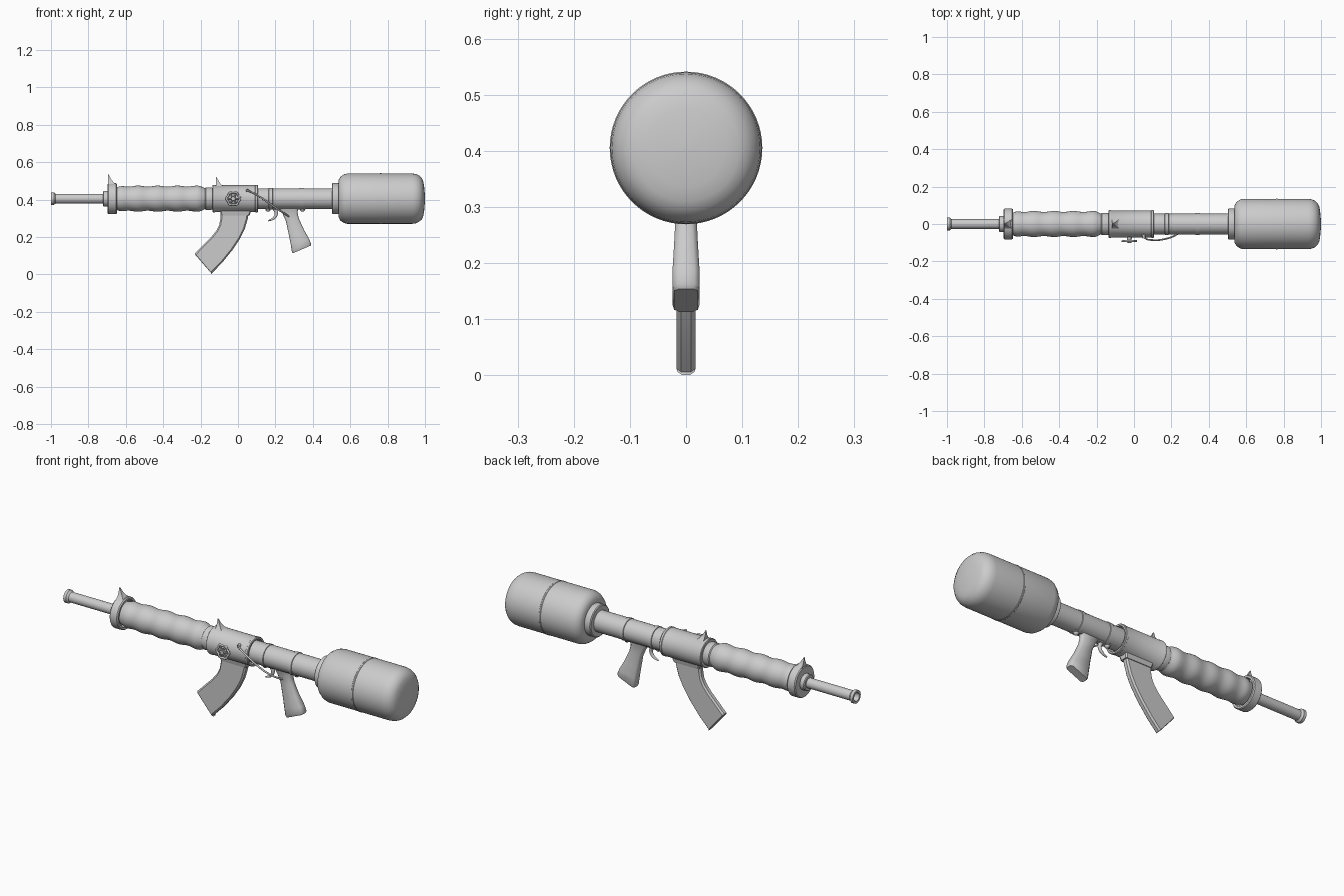
import bpy, bmesh, math
from mathutils import Vector

AX = 0.405  # height of the bore axis


def finish(name, bm, angle=35):
    bmesh.ops.recalc_face_normals(bm, faces=bm.faces)
    me = bpy.data.meshes.new(name)
    bm.to_mesh(me)
    bm.free()
    ob = bpy.data.objects.new(name, me)
    bpy.context.collection.objects.link(ob)
    bpy.ops.object.select_all(action='DESELECT')
    ob.select_set(True)
    bpy.context.view_layer.objects.active = ob
    bpy.ops.object.shade_smooth_by_angle(angle=math.radians(angle))
    return ob


def skin(bm, rings, caps=True):
    """Bridge closed rings of points, optionally capping both ends."""
    vs = [[bm.verts.new(p) for p in r] for r in rings]
    n = len(vs[0])
    for a, b in zip(vs, vs[1:]):
        for i in range(n):
            bm.faces.new((a[i], a[(i + 1) % n], b[(i + 1) % n], b[i]))
    if caps:
        bm.faces.new(vs[0])
        bm.faces.new(vs[-1])


def lathe(name, prof, n=48, angle=35):
    """Revolve (x, radius) points about the bore axis."""
    bm = bmesh.new()
    skin(bm, [[(x, r * math.cos(t), AX + r * math.sin(t))
               for t in (math.tau * i / n for i in range(n))] for x, r in prof])
    return finish(name, bm, angle)


def loft(name, sections, chamfer, angle=35):
    """Chamfered-rectangle sections: (left xz, right xz, half width)."""
    bm = bmesh.new()
    rings = []
    for (x0, z0), (x1, z1), w in sections:
        a, b = Vector((x0, 0, z0)), Vector((x1, 0, z1))
        d = (b - a).normalized() * chamfer
        y, yi = Vector((0, w, 0)), Vector((0, w - chamfer, 0))
        rings.append([a + yi, a + d + y, b - d + y, b + yi,
                      b - yi, b - d - y, a + d - y, a - yi])
    skin(bm, rings)
    return finish(name, bm, angle)


def tube(name, pts, r, radii=None, closed=False):
    """Round wire along a smooth path."""
    cu = bpy.data.curves.new(name, 'CURVE')
    cu.dimensions = '3D'
    cu.bevel_depth, cu.bevel_resolution = r, 3
    cu.use_fill_caps = True
    cu.resolution_u = 6
    sp = cu.splines.new('BEZIER')
    sp.bezier_points.add(len(pts) - 1)
    sp.use_cyclic_u = closed
    for i, (bp, p) in enumerate(zip(sp.bezier_points, pts)):
        bp.co = p
        bp.radius = radii[i] if radii else 1
        bp.handle_left_type = bp.handle_right_type = 'AUTO'
    ob = bpy.data.objects.new(name, cu)
    bpy.context.collection.objects.link(ob)
    bpy.ops.object.select_all(action='DESELECT')
    ob.select_set(True)
    bpy.context.view_layer.objects.active = ob
    bpy.ops.object.convert(target='MESH')
    bpy.ops.object.shade_smooth_by_angle(angle=math.radians(40))


# Nozzle barrel with hollow muzzle lip
lathe("nozzle_barrel", [(-0.70, 0.026), (-0.975, 0.026), (-0.985, 0.034), (-1.0, 0.034),
                        (-1.0, 0.022), (-0.93, 0.020)], 32)
lathe("nozzle_socket", [(-0.722, 0.022), (-0.722, 0.038), (-0.718, 0.042), (-0.69, 0.042)], 32)

# Front collar, overhanging the foregrip
lathe("front_collar", [(-0.697, 0.035), (-0.697, 0.078), (-0.692, 0.083), (-0.653, 0.083),
                       (-0.648, 0.079), (-0.648, 0.069), (-0.675, 0.066), (-0.675, 0.03)])

# Wavy foregrip
wave = []
N = 50
for i in range(N + 1):
    u = i / N
    edge = min(1, min(u, 1 - u) / 0.09)
    r = 0.057 + 0.010 * math.sin(edge * math.pi / 2) + 0.0028 * math.cos(math.tau * 4.5 * u - 0.6)
    wave.append((-0.65 + 0.475 * u, r))
lathe("foregrip", [(-0.68, 0.056)] + wave + [(-0.17, 0.055)], 48, 50)
lathe("foregrip_rear_ring", [(-0.18, 0.05), (-0.172, 0.06), (-0.142, 0.06), (-0.13, 0.055)])

# Receiver sleeve with recessed rear opening
lathe("receiver", [(-0.137, 0.05), (-0.137, 0.070), (-0.134, 0.074), (-0.124, 0.074), (-0.121, 0.072),
                   (0.092, 0.072), (0.094, 0.074), (0.104, 0.074), (0.107, 0.071),
                   (0.107, 0.063), (0.075, 0.060), (0.075, 0.05)])
loft("magazine_well", [((-0.095, 0.37), (0.068, 0.37), 0.03),
                       ((-0.095, 0.335), (0.068, 0.335), 0.026),
                       ((-0.090, 0.315), (0.062, 0.315), 0.021)], 0.006)

# Rear tube with clamp bands
lathe("rear_tube", [(0.06, 0.055), (0.52, 0.055)])
for i, x in enumerate((0.175, 0.34)):
    lathe(f"tube_band_{i}", [(x - 0.012, 0.054), (x - 0.010, 0.058), (x + 0.010, 0.058),
                             (x + 0.012, 0.054)])

# Tank neck and tank
lathe("tank_neck", [(0.502, 0.05), (0.502, 0.078), (0.506, 0.083), (0.535, 0.083), (0.545, 0.08)])
tank = [(0.538, 0.07), (0.538, 0.100), (0.548, 0.118), (0.566, 0.130), (0.585, 0.1345), (0.758, 0.1345),
        (0.760, 0.136), (0.766, 0.136), (0.768, 0.1345)]
for x, r in ((0.93, 0.1345), (0.950, 0.132), (0.968, 0.124), (0.982, 0.111), (0.990, 0.095),
             (0.995, 0.070), (0.998, 0.04), (1.0, 0.008)):
    tank.append((x, r))
lathe("tank", tank, 64)

# Curved magazine with chamfered edges
loft("magazine", [((-0.093, 0.335), (0.058, 0.335), 0.017),
                  ((-0.094, 0.300), (0.053, 0.300), 0.017),
                  ((-0.100, 0.265), (0.037, 0.245), 0.017),
                  ((-0.115, 0.235), (0.010, 0.190), 0.017),
                  ((-0.143, 0.200), (-0.030, 0.130), 0.017),
                  ((-0.185, 0.158), (-0.085, 0.062), 0.017),
                  ((-0.230, 0.112), (-0.140, 0.006), 0.017),
                  ((-0.230, 0.107), (-0.138, 0.000), 0.015)], 0.008)

# Pistol grip, wider towards the foot
grip = loft("pistol_grip", [((0.215, 0.36), (0.325, 0.36), 0.018),
                            ((0.238, 0.325), (0.318, 0.333), 0.017),
                            ((0.256, 0.285), (0.325, 0.300), 0.018),
                            ((0.270, 0.220), (0.352, 0.240), 0.021),
                            ((0.281, 0.165), (0.380, 0.190), 0.024),
                            ((0.288, 0.122), (0.391, 0.163), 0.024),
                            ((0.293, 0.113), (0.389, 0.154), 0.021)], 0.009, 50)

# Under-tube rail, its pins and the trigger
loft("trigger_rail", [((0.15, 0.347), (0.15, 0.363), 0.016), ((0.36, 0.347), (0.36, 0.363), 0.016)], 0.004)
for i, x in enumerate((0.16, 0.345)):
    bm = bmesh.new()
    bmesh.ops.create_uvsphere(bm, u_segments=16, v_segments=10, radius=0.014)
    bmesh.ops.translate(bm, verts=bm.verts, vec=(x, 0, 0.349))
    finish(f"rail_knob_{i}", bm, 60)
tube("trigger", [(0.195, 0, 0.352), (0.205, 0, 0.325), (0.190, 0, 0.300), (0.162, 0, 0.287)],
     0.009, [1.2, 1, 0.8, 0.4])

# Fin-shaped sights, concave on every side
for name, x, z in (("front_sight", -0.694, AX + 0.078), ("rear_sight", -0.118, AX + 0.066)):
    bm = bmesh.new()
    rings = []
    for h, x0, x1, w in ((0, 0, 0.040, 0.026), (0.012, 0, 0.026, 0.015),
                         (0.026, 0, 0.016, 0.008), (0.05, 0.0, 0.003, 0.0015)):
        rings.append([(x + x0, -w, z + h), (x + x1, -w, z + h), (x + x1, w, z + h), (x + x0, w, z + h)])
    skin(bm, rings)
    finish(name, bm)

# Valve handwheel on the front side
VX, VY = -0.025, -0.091
tube("valve_rim", [(VX + (0.034 + 0.003 * math.cos(6 * t)) * math.cos(t), VY,
                    AX + (0.034 + 0.003 * math.cos(6 * t)) * math.sin(t))
                   for t in (math.tau * i / 24 for i in range(24))], 0.0055, closed=True)
for i in range(6):
    t = math.tau * i / 6
    c, s = math.cos(t), math.sin(t)
    tube(f"valve_spoke_{i}", [(VX + 0.008 * c, VY - 0.003, AX + 0.008 * s),
                              (VX + 0.034 * c, VY, AX + 0.034 * s)], 0.004)
tube("valve_stem", [(VX, -0.06, AX), (VX, -0.084, AX), (VX, -0.101, AX)], 0.012, [1.3, 1, 0.9])

# Thin hose from receiver to grip
tube("hose", [(0.045, -0.055, 0.449), (0.060, -0.076, 0.445), (0.105, -0.086, 0.422),
              (0.170, -0.079, 0.378), (0.225, -0.058, 0.340), (0.265, -0.025, 0.315),
              (0.275, -0.008, 0.308)], 0.0045)
tube("hose_fitting", [(0.050, -0.055, 0.448), (0.054, -0.075, 0.447)], 0.008)
